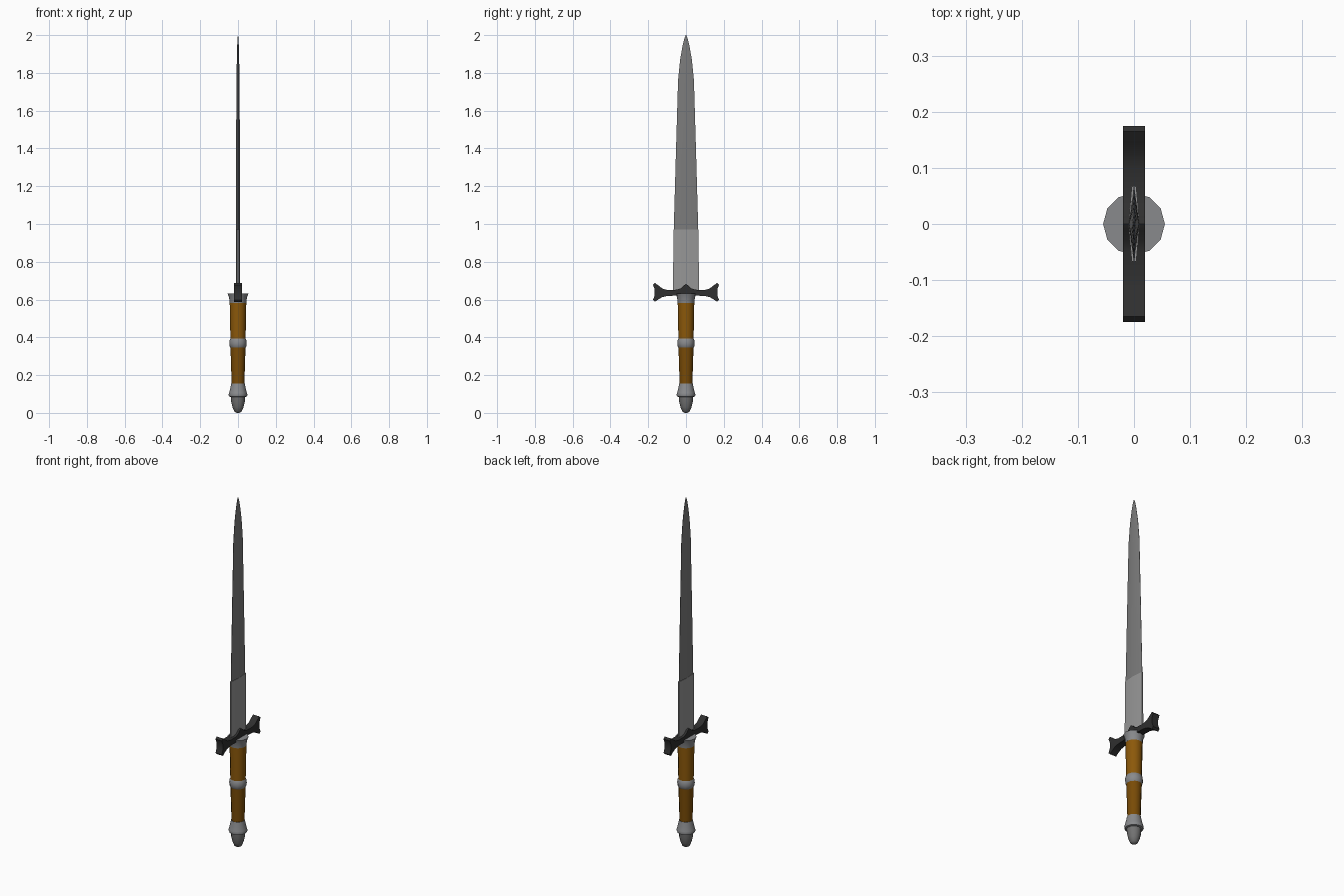
import bpy, bmesh, math

if "Cube" in bpy.data.objects:
    bpy.data.objects.remove(bpy.data.objects["Cube"])


def material(name, rgb):
    m = bpy.data.materials.new(name)
    m.diffuse_color = (*rgb, 1)
    m.use_nodes = True
    m.node_tree.nodes["Principled BSDF"].inputs["Base Color"].default_value = m.diffuse_color
    return m


def finish(name, bm, mat=None, smooth=30):
    bmesh.ops.recalc_face_normals(bm, faces=bm.faces)
    me = bpy.data.meshes.new(name)
    bm.to_mesh(me)
    bm.free()
    ob = bpy.data.objects.new(name, me)
    bpy.context.collection.objects.link(ob)
    if mat:
        me.materials.append(mat)
    bpy.ops.object.select_all(action='DESELECT')
    ob.select_set(True)
    bpy.context.view_layer.objects.active = ob
    bpy.ops.object.shade_smooth_by_angle(angle=math.radians(smooth))
    return ob


def loft(name, rings, mat=None, smooth=30):
    """Skin a stack of equal-length rings and cap both ends."""
    bm = bmesh.new()
    vs = [[bm.verts.new(p) for p in r] for r in rings]
    n = len(rings[0])
    for a, b in zip(vs, vs[1:]):
        for i in range(n):
            j = (i + 1) % n
            bm.faces.new((a[i], a[j], b[j], b[i]))
    bm.faces.new(vs[0][::-1])
    bm.faces.new(vs[-1])
    return finish(name, bm, mat, smooth)


def turned(name, profile, mat=None, sides=12, smooth=35):
    """Lathe part from (radius, z) pairs."""
    rings = [[(r * math.cos(2 * math.pi * i / sides),
               r * math.sin(2 * math.pi * i / sides), z) for i in range(sides)]
             for r, z in profile]
    return loft(name, rings, mat, smooth)


def section(w, t, edge, z):
    """Diamond blade section with blunt edges of half-thickness edge."""
    return [(edge, w, z), (t, 0, z), (edge, -w, z),
            (-edge, -w, z), (-t, 0, z), (-edge, w, z)]


wood = material("grip_brown", (0.26, 0.098, 0.003))
dark_wood = material("lower_grip_brown", (0.19, 0.07, 0.002))
iron = material("dark_iron", (0.028, 0.028, 0.028))
steel = material("blade_steel", (0.20, 0.20, 0.20))
base_steel = material("ricasso_steel", (0.31, 0.31, 0.31))
fitting = material("fitting_steel", (0.25, 0.255, 0.265))
acorn = material("pommel_tip_steel", (0.17, 0.17, 0.17))

# Pommel: acorn end, then rim and neck
turned("pommel_tip", [(0.008, 0.0), (0.02, 0.008), (0.029, 0.03),
                      (0.036, 0.06), (0.038, 0.088)], acorn)
turned("pommel_neck", [(0.038, 0.084), (0.047, 0.087), (0.050, 0.096),
                       (0.047, 0.106), (0.041, 0.13), (0.036, 0.155)], fitting)

# Two grip halves with a ring between them
turned("lower_grip", [(0.034, 0.152), (0.036, 0.23), (0.040, 0.35)], dark_wood)
turned("grip_ring", [(0.039, 0.344), (0.044, 0.352), (0.046, 0.368),
                     (0.044, 0.385), (0.040, 0.393)], fitting)
turned("upper_grip", [(0.040, 0.388), (0.042, 0.48), (0.044, 0.588)], wood)

# Flared collar under the guard
turned("collar", [(0.044, 0.583), (0.047, 0.61), (0.055, 0.632)], fitting)

# Crossguard: mirrored outline extruded through its thickness
half = [(0.0, 0.682), (0.012, 0.675), (0.028, 0.659), (0.05, 0.652),
        (0.10, 0.651), (0.125, 0.658), (0.145, 0.674), (0.165, 0.688),
        (0.175, 0.678), (0.166, 0.655), (0.166, 0.622), (0.175, 0.598),
        (0.165, 0.588), (0.145, 0.602), (0.125, 0.613), (0.10, 0.619),
        (0.05, 0.621), (0.0, 0.620)]
outline = half + [(-y, z) for y, z in half[-2:0:-1]]
loft("crossguard", [[(x, y, z) for y, z in outline] for x in (-0.02, 0.02)],
     iron)

# Blunt base of the blade
loft("ricasso", [section(0.068, 0.010, 0.004, 0.63),
                 section(0.067, 0.010, 0.004, 0.97)], base_steel)

# Tapering blade and point
loft("blade", [section(w, t, 0.0006, z) for w, t, z in
               [(0.065, 0.0095, 0.965), (0.0535, 0.0095, 1.37),
                (0.042, 0.009, 1.76), (0.031, 0.006, 1.87),
                (0.017, 0.004, 1.95), (0.008, 0.002, 1.985),
                (0.001, 0.0008, 2.0)]], steel)
